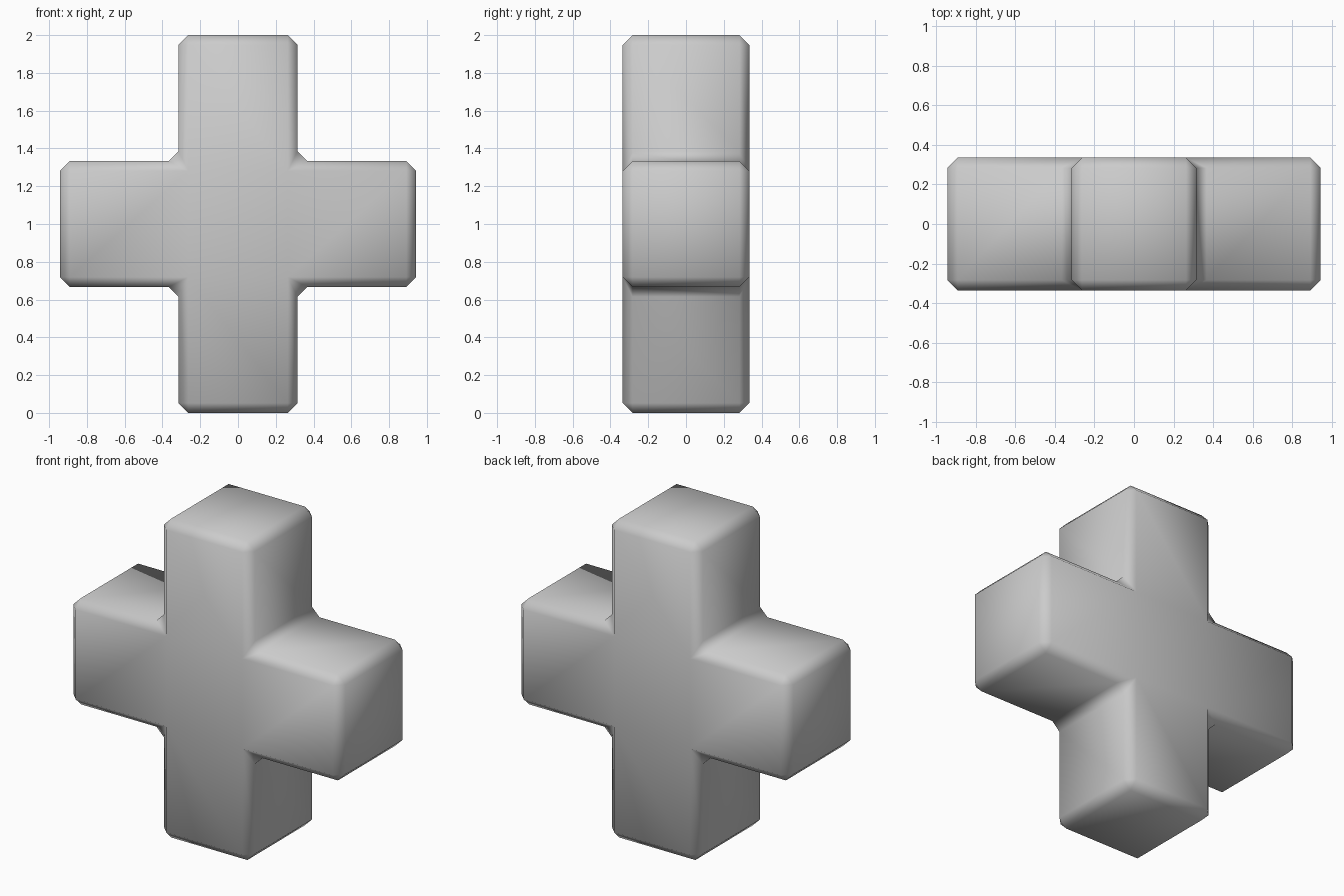
import bpy, bmesh
from mathutils import Vector

if "Cube" in bpy.data.objects:
    bpy.data.objects.remove(bpy.data.objects["Cube"])

HX, HY, HZ = 0.315, 0.335, 0.333      # half sizes of the central block
REACH = {'x': 0.943, 'z': 1.0}        # arm tips measured from the centre

# Central block
bm = bmesh.new()
bmesh.ops.create_cube(bm, size=2)
bmesh.ops.scale(bm, vec=(HX, HY, HZ), verts=bm.verts)
bmesh.ops.translate(bm, vec=(0, 0, 1), verts=bm.verts)

# Four arms pulled out of the left, right, top and bottom faces
bm.normal_update()
sides = [f for f in bm.faces if abs(f.normal.y) < 0.5]
for f in sides:
    n = f.normal.copy()
    length = REACH['x'] - HX if abs(n.x) > 0.5 else REACH['z'] - HZ
    new = bmesh.ops.extrude_discrete_faces(bm, faces=[f])['faces'][0]
    bmesh.ops.translate(bm, vec=Vector(n) * length, verts=new.verts)

bmesh.ops.recalc_face_normals(bm, faces=bm.faces)
for f in bm.faces:
    f.smooth = True
mesh = bpy.data.meshes.new("plus_block")
bm.to_mesh(mesh)
bm.free()
plus = bpy.data.objects.new("plus_block", mesh)
bpy.context.collection.objects.link(plus)

# Single chamfer on outer edges and inner corners, smooth shaded
bevel = plus.modifiers.new("chamfer", 'BEVEL')
bevel.width = 0.052
bevel.segments = 1
bevel.limit_method = 'ANGLE'
